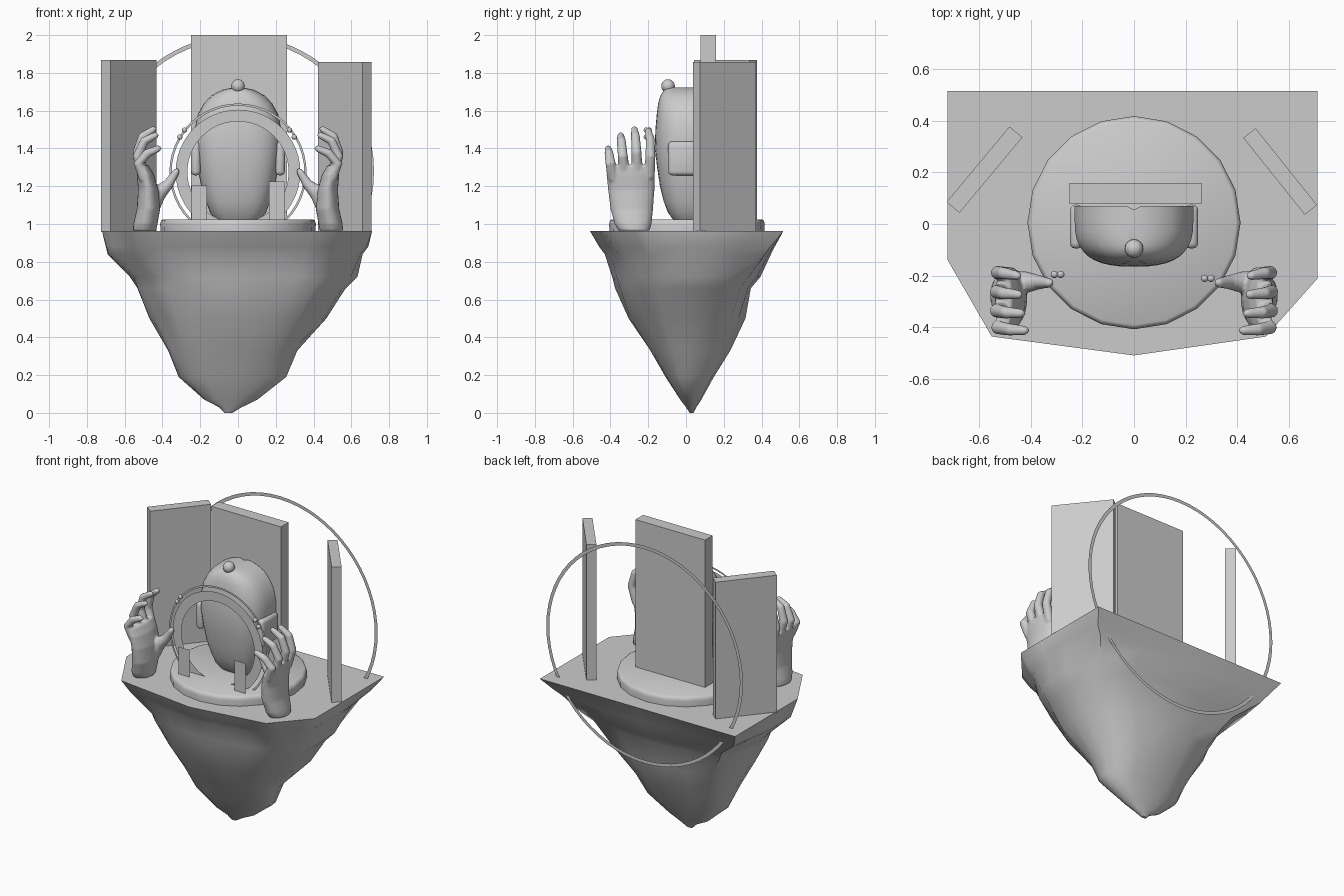
import bpy, bmesh, math, random
from mathutils import Vector, Matrix

if "Cube" in bpy.data.objects:
    bpy.data.objects.remove(bpy.data.objects["Cube"])

random.seed(4)


def finish(name, bm, smooth=None):
    bmesh.ops.recalc_face_normals(bm, faces=bm.faces)
    me = bpy.data.meshes.new(name)
    bm.to_mesh(me)
    bm.free()
    ob = bpy.data.objects.new(name, me)
    bpy.context.collection.objects.link(ob)
    if smooth:
        bpy.ops.object.select_all(action='DESELECT')
        ob.select_set(True)
        bpy.context.view_layer.objects.active = ob
        bpy.ops.object.shade_smooth_by_angle(angle=math.radians(smooth))
    return ob


def loft(bm, rings):
    """Skin a stack of equal-length closed rings and cap both ends."""
    rows = [[bm.verts.new(p) for p in r] for r in rings]
    n = len(rows[0])
    for a, b in zip(rows, rows[1:]):
        for i in range(n):
            j = (i + 1) % n
            bm.faces.new((a[i], a[j], b[j], b[i]))
    bm.faces.new(rows[0][::-1])
    bm.faces.new(rows[-1])


def box(name, size, loc, rot=0, bevel=0):
    bm = bmesh.new()
    bmesh.ops.create_cube(bm, size=1)
    bmesh.ops.scale(bm, vec=size, verts=bm.verts)
    if bevel:
        bmesh.ops.bevel(bm, geom=bm.edges[:], offset=bevel, segments=3, profile=.5, affect='EDGES')
    bmesh.ops.transform(bm, matrix=Matrix.Translation(loc) @ Matrix.Rotation(rot, 4, 'Z'), verts=bm.verts)
    return finish(name, bm, 40 if bevel else None)


def flat_ring(name, r_out, r_in, y, z, n=48):
    bm = bmesh.new()
    pts = [(math.cos(2 * math.pi * i / n), math.sin(2 * math.pi * i / n)) for i in range(n)]
    o, k = [[bm.verts.new((r * c, y, z + r * s)) for c, s in pts] for r in (r_out, r_in)]
    for i in range(n):
        j = (i + 1) % n
        bm.faces.new((o[i], o[j], k[j], k[i]))
    return finish(name, bm)


def ball(name, r, loc):
    bm = bmesh.new()
    bmesh.ops.create_uvsphere(bm, u_segments=16, v_segments=10, radius=r)
    bmesh.ops.translate(bm, vec=loc, verts=bm.verts)
    return finish(name, bm, 60)


# Floating rock: top outline shrunk down to a tip, becoming rounder on the way
outline = [(-.72, .515), (-.72, -.14), (-.55, -.435), (0, -.508), (.51, -.435), (.71, -.21), (.71, .515)]
edge = []
for i, p in enumerate(outline):
    q = outline[(i + 1) % len(outline)]
    edge += [Vector(p).lerp(Vector(q), k / 4) for k in range(4)]
rows = [(0, -.07, -.03, .02, .04), (.03, -.1, .02, 0, .055), (.07, -.18, .1, -.03, .08),
        (.19, -.31, .26, -.11, .15), (.33, -.37, .31, -.19, .23), (.5, -.465, .475, -.3, .31),
        (.66, -.54, .575, -.37, .35), (.72, -.57, .63, -.39, .39), (.84, -.69, .66, -.43, .45),
        (.88, -.7, .69, -.46, .47), (.962, -.72, .71, -.508, .515)]
rings = []
for z, x0, x1, y0, y1 in rows:
    blend = min(1, (.962 - z) / .4) * .8
    jit = .02 if .05 < z < .8 else 0
    cx, cy = ((x0 + x1) / 2, (y0 + y1) / 2) if z < .1 else (0, 0)
    ring = []
    for p in edge:
        u = Vector((p.x / (.71 if p.x > 0 else .72), p.y / (.515 if p.y > 0 else .508)))
        u = u.lerp(u.normalized(), blend) * (1 + random.uniform(-jit, jit))
        ring.append((cx + u.x * ((x1 - cx) if u.x > 0 else (cx - x0)),
                     cy + u.y * ((y1 - cy) if u.y > 0 else (cy - y0)), z))
    rings.append(ring)
bm = bmesh.new()
loft(bm, rings)
finish("floating_rock", bm, 45)

# Round plinth with a softened rim
bm = bmesh.new()
prof = [(.41, .95), (.412, 1.0), (.407, 1.018), (.395, 1.025)]
loft(bm, [[(r * math.sin(2 * math.pi * i / 20), .005 + r * math.cos(2 * math.pi * i / 20), z)
           for i in range(20)] for r, z in prof])
finish("round_plinth", bm, 50)

# Standing slabs
box("back_slab", (.51, .08, .98), (.005, .118, 1.51))
box("left_slab", (.38, .065, .91), (-.578, .21, 1.412), math.atan2(.3, .25))
box("right_slab", (.38, .06, .9), (.565, .203, 1.408), math.atan2(-.3, .24))

# Flat halo rings
flat_ring("back_halo", .72, .698, .433, 1.28, 64)
flat_ring("front_halo", .33, .268, -.21, 1.275)
flat_ring("thin_front_halo", .363, .351, -.2, 1.275)

# Head: domed outline with a rounded front
spec = [(1.025, .12, -.07), (1.06, .148, -.095), (1.12, .17, -.118), (1.2, .195, -.138), (1.3, .215, -.153),
        (1.4, .228, -.165), (1.5, .23, -.162), (1.58, .213, -.155), (1.64, .18, -.147), (1.68, .142, -.135),
        (1.71, .085, -.115), (1.722, .03, -.095)]
rings = []
for z, w, f in spec:
    ring = []
    for i in range(21):
        a = math.pi * i / 20
        c, s = math.cos(a), math.sin(a)
        ring.append((w * math.copysign(abs(c) ** .75, c), .03 + (f - .03) * abs(s) ** .65, z))
    ring += [(-w, .07, z), (0, .055, z), (w, .07, z)]
    rings.append(ring)
bm = bmesh.new()
loft(bm, rings)
finish("head", bm, 45)
ball("crown_bead", .036, (0, -.095, 1.73))

# Hands: lofted palm plus tapered tube fingers, fused by a remesh
palm = [(.965, -.495, -.275, .062, .083), (1.0, -.49, -.28, .064, .098), (1.08, -.474, -.287, .062, .113),
        (1.18, -.475, -.29, .054, .123), (1.26, -.49, -.293, .046, .128), (1.31, -.505, -.295, .032, .122)]
fingers = [
    [(-.495, -.195, 1.25), (-.528, -.188, 1.36), (-.505, -.19, 1.45), (-.45, -.2, 1.495)],
    [(-.5, -.258, 1.26), (-.532, -.262, 1.38), (-.505, -.268, 1.465), (-.445, -.273, 1.503)],
    [(-.5, -.325, 1.26), (-.532, -.335, 1.36), (-.495, -.342, 1.44), (-.435, -.346, 1.47)],
    [(-.495, -.385, 1.24), (-.527, -.4, 1.32), (-.48, -.408, 1.375), (-.42, -.412, 1.4)],
    [(-.46, -.235, 1.1), (-.42, -.225, 1.165), (-.368, -.225, 1.212), (-.325, -.228, 1.28)]]


def tube(bm, pts, radii, n=12):
    pts = [Vector(p) for p in pts]
    tip = (pts[-1] - pts[-2]).normalized()
    pts.append(pts[-1] + tip * radii[-1] * .8)
    radii = list(radii) + [radii[-1] * .45]
    rings = []
    for i, p in enumerate(pts):
        t = (pts[min(i + 1, len(pts) - 1)] - pts[max(i - 1, 0)]).normalized()
        u = t.cross(Vector((0, 1, 0))).normalized()
        v = t.cross(u)
        rings.append([p + radii[i] * (math.cos(2 * math.pi * k / n) * u + math.sin(2 * math.pi * k / n) * v)
                      for k in range(n)])
    loft(bm, rings)


for side, sgn in (("left", 1), ("right", -1)):
    bm = bmesh.new()
    loft(bm, [[(cx + rx * math.cos(2 * math.pi * k / 24), cy + ry * math.sin(2 * math.pi * k / 24), z)
               for k in range(24)] for z, cx, cy, rx, ry in palm])
    for i, f in enumerate(fingers):
        tube(bm, f, (.052, .043, .028, .018) if i == 4 else (.03, .027, .024, .018))
    bmesh.ops.scale(bm, vec=(sgn, 1, 1), verts=bm.verts)
    hand = finish(side + "_hand", bm, 60)
    mod = hand.modifiers.new("fuse", 'REMESH')
    mod.mode = 'VOXEL'
    mod.voxel_size = .007
    mod.use_smooth_shade = True
    sm = hand.modifiers.new("soften", 'SMOOTH')
    sm.factor, sm.iterations = .5, 4

    # Ear pads, front posts and small halo beads
    box(side + "_ear", (.05, .17, .18), (-sgn * .223, -.01, 1.347), 0, .022)
    h = .185 if sgn > 0 else .205
    bm = bmesh.new()
    bm.faces.new([bm.verts.new((-sgn * x, -.27, z)) for x, z in
                  ((.165, 1.02), (.245, 1.02), (.245, 1.02 + h), (.165, 1.02 + h))])
    finish(side + "_front_post", bm)
    for k, (x, z) in enumerate(((.308, 1.46), (.283, 1.497))):
        ball(f"{side}_bead_{k + 1}", .014, (-sgn * x if sgn > 0 else x - .01, -.195 if sgn > 0 else -.21, z))
